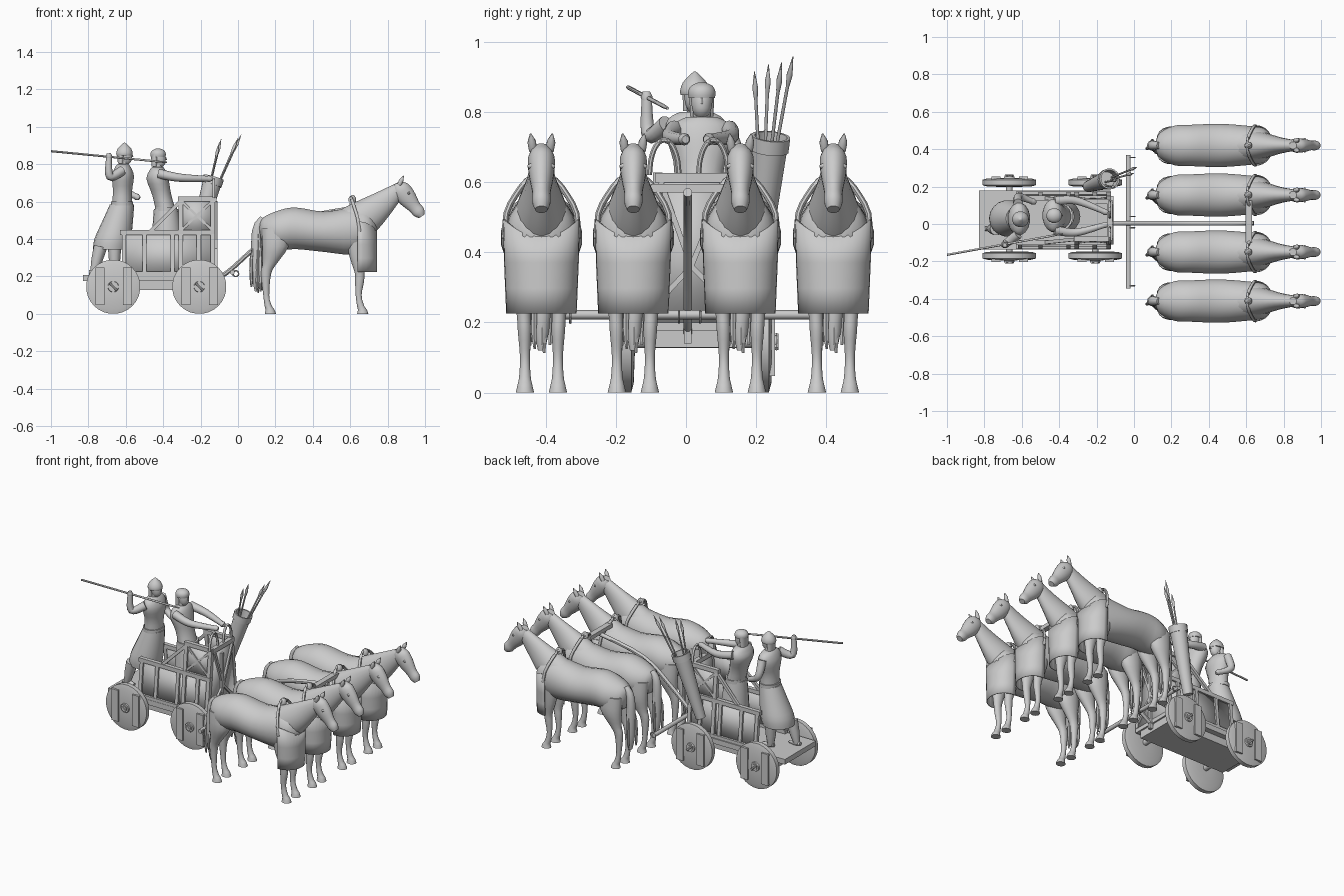
import bpy, bmesh, math, random
from mathutils import Vector as V

if "Cube" in bpy.data.objects:
    bpy.data.objects.remove(bpy.data.objects["Cube"])

random.seed(3)
X, Y, Z = (1, 0, 0), (0, 1, 0), (0, 0, 1)


def finish(name, bm, angle=40):
    bmesh.ops.recalc_face_normals(bm, faces=bm.faces)
    me = bpy.data.meshes.new(name)
    bm.to_mesh(me)
    bm.free()
    me.shade_smooth()
    me.set_sharp_from_angle(angle=math.radians(angle))
    ob = bpy.data.objects.new(name, me)
    bpy.context.collection.objects.link(ob)
    return ob


def spline(rows, k):
    """Catmull-Rom interpolation of section rows."""
    out = []
    for i in range(len(rows) - 1):
        a, b, c, d = (rows[max(0, min(len(rows) - 1, i + j))] for j in (-1, 0, 1, 2))
        for s in range(k):
            t = s / k
            out.append([.5 * (2 * q + (r - p) * t + (2 * p - 5 * q + 4 * r - w) * t * t
                              + (3 * q - p - 3 * r + w) * t ** 3) for p, q, r, w in zip(a, b, c, d)])
    return out + [list(rows[-1])]


def tube(name, rows, sub=3, n=14, flat=None):
    """Loft ellipses: row = x, y, z, radius[, lateral radius]."""
    rows = spline([r if len(r) == 5 else (*r, r[3]) for r in rows], sub)
    pts = [V(r[:3]) for r in rows]
    bm, rings = bmesh.new(), []
    for i, r in enumerate(rows):
        t = V(flat) if flat else pts[min(i + 1, len(pts) - 1)] - pts[max(i - 1, 0)]
        t.normalize()
        ref = V(X) if abs(t.y) > .9 else V(Y)
        u = (ref - t * t.dot(ref)).normalized()
        w = t.cross(u)
        rings.append([bm.verts.new(pts[i] + u * r[4] * math.cos(a) + w * r[3] * math.sin(a))
                      for a in (2 * math.pi * (j + .5) / n for j in range(n))])
    for p, q in zip(rings, rings[1:]):
        for j in range(n):
            bm.faces.new((p[j], p[j - 1], q[j - 1], q[j]))
    bm.faces.new(rings[0])
    bm.faces.new(rings[-1])
    return finish(name, bm, 45)


def beam(name, p, q, r, n=4):
    """Bar from p to q; square section of width 2r when n is 4."""
    r *= 1.3 if n == 4 else 1
    return tube(name, [(*p, r), (*q, r)], 1, n)


def rod(name, p, q, profile, n=10):
    """Straight turned part: profile gives (fraction along, radius)."""
    return tube(name, [(*V(p).lerp(V(q), t), r) for t, r in profile], 1, n, tuple(V(q) - V(p)))


def box(name, lo, hi):
    bm = bmesh.new()
    bmesh.ops.create_cube(bm, size=1)
    for v in bm.verts:
        v.co = [l + (h - l) * (c + .5) for l, h, c in zip(lo, hi, v.co)]
    return finish(name, bm)


def sheet(name, grid, thick):
    """Thin sheet over a grid of points."""
    bm = bmesh.new()
    g = [[bm.verts.new(p) for p in row] for row in grid]
    for a, b in zip(g, g[1:]):
        for j in range(len(a) - 1):
            bm.faces.new((a[j], a[j + 1], b[j + 1], b[j]))
    ob = finish(name, bm)
    m = ob.modifiers.new("thickness", 'SOLIDIFY')
    m.thickness, m.offset = thick, 0
    return ob


def arc(n, a0=0., a1=math.pi):
    return [a0 + (a1 - a0) * j / n for j in range(n + 1)]


# ---------- horse (built on y = 0, then repeated) ----------
horse = []
body = ((.115, .43, .49, .02), (.14, .37, .52, .07), (.22, .34, .555, .108), (.31, .345, .57, .112),
        (.46, .33, .548, .117), (.61, .315, .57, .106), (.69, .35, .56, .094), (.728, .39, .52, .062), (.742, .43, .49, .03))
horse.append(tube("horse_body", [(x, 0, (a + b) / 2, (b - a) / 2, w) for x, a, b, w in body], flat=X, n=20))
neck = ((.59, .455, .112, .095), (.69, .525, .094, .07), (.785, .60, .065, .042), (.885, .685, .03, .025))
horse.append(tube("horse_neck", [(x, 0, z, a, b) for x, z, a, b in neck], 4, 18))
head = ((.85, .70, .022, .02), (.868, .668, .05, .038), (.903, .622, .05, .036),
        (.943, .572, .035, .026), (.968, .543, .033, .026), (.983, .522, .018, .018))
horse.append(tube("horse_head", [(x, 0, z, a, b) for x, z, a, b in head], 3, 18))
horse.append(tube("tail", [(.135, 0, .51, .018), (.1, 0, .44, .026), (.1, 0, .22, .027), (.1, 0, .12, .01)]))
horse.append(tube("collar_strap", [(.65, .105, .44, .009), (.64, .1, .51, .009), (.625, .075, .56, .009), (.61, .04, .605, .009),
                                   (.605, 0, .622, .009), (.61, -.04, .605, .009), (.625, -.075, .56, .009),
                                   (.64, -.1, .51, .009), (.65, -.105, .44, .009)], 2, 8))
horse.append(rod("collar_ornament", (.61, 0, .6), (.614, 0, .635), ((0, .02), (.6, .02), (1, .006))))
# cloth apron hanging round the chest
horse.append(sheet("chest_apron", [[(.64 + .102 * max(0, math.cos(a)) ** .85, (.098 + .003 * k) * math.sin(a),
                                     .225 + .073 * k + (k // 3) * .05 * math.sin(a) ** 2)
                                    for a in arc(16, -math.pi / 2, math.pi / 2)] for k in range(4)], .005))
# legs: own upper sections, shared shank and hoof
hind = ((.20, .05, .46, .075), (.20, .056, .36, .07), (.17, .052, .27, .038), (.15, .048, .215, .027))
fore = ((.63, .055, .42, .06), (.64, .054, .30, .042), (.65, .05, .22, .026), (.65, .048, .175, .024))
shank = ((.1, .016, -.01), (.045, .019, 0), (.022, .024, .01), (0, .03, .012))
for s in (-1, 1):
    for name, upper, x0 in (("hind_leg", hind, .161), ("front_leg", fore, .655)):
        rows = [(x, s * y, z, r, r * .55 + .005 + .2 * (.5 - z) * r) for x, y, z, r in upper]
        rows += [(x0 + d, s * .047, z, r, r * .9) for z, r, d in shank]
        horse.append(tube(name, rows, flat=(0, 0, -1)))
    horse.append(rod("ear", (.862, s * .024, .69), (.885, s * .031, .738), ((0, .012), (.5, .013), (1, .002)), 8))
    horse.append(rod("eye", (.913, s * .03, .645), (.913, s * .039, .645), ((0, .009), (1, .004)), 8))
for i in range(9):
    y, x = random.uniform(-.04, .04), random.uniform(.07, .13)
    horse.append(tube("tail_strand", [(.11, y * .4, .46, .008), (x, y * .9, .3, .009), (x, y, .18, .009),
                                      (x, y * .9, random.uniform(.11, .15), .004)], 2, 6))
for i, y in enumerate((.42, .155, -.15, -.412)):
    for ob in horse:
        o = ob if i == 0 else ob.copy()
        if i:
            bpy.context.collection.objects.link(o)
        o.location.y = y

# ---------- draught pole, yoke and swing bar ----------
tube("draught_pole", [(x, .005, z, .013) for x, z in ((-.2, .14), (-.06, .22), (.1, .36), (.3, .5), (.64, .57))], 4, 8)
box("yoke", (.595, -.1, .57), (.63, .125, .595))
beam("swing_bar", (-.03, -.345, .222), (-.03, .37, .222), .013, 10)
for y in (-.33, -.02, .04, .355):
    tube("swing_ring", [(-.012 + .016 * math.cos(a), y, .215 + .016 * math.sin(a), .004)
                        for a in arc(10, 0, 2 * math.pi)], 1, 6)

# ---------- wagon ----------
box("deck", (-.83, -.135, .175), (-.125, .18, .208))
box("deck_underside", (-.76, -.1, .128), (-.135, .145, .18))


def P(x, s, z):
    """Point on the inward-leaning side wall."""
    return (x, .02 + s * (.142 - .042 * (z - .2) / .42), z)


for s in (-1, 1):
    for x in (-.61, -.5, -.35, -.21):
        beam("side_post", P(x, s, .2), P(x, s, .43), .012)
    for x in (-.305, -.135):
        beam("tall_post", P(x, s, .2), P(x, s, .62), .013)
    for x0, z in ((-.63, .215), (-.63, .435), (-.32, .615)):
        beam("side_rail", P(x0, s, z), P(-.122, s, z), .014)
    beam("sloped_rail", P(-.47, s, .44), P(-.31, s, .6), .01)
    beam("side_brace", P(-.3, s, .45), P(-.14, s, .6), .007)
    beam("side_brace", P(-.14, s, .45), P(-.3, s, .6), .007)
    for x0, z0, z1 in ((-.61, .21, .43), (-.305, .43, .61)):
        sheet("side_panel", [[P(x, s * .97, z) for x in (x0, -.135)] for z in (z0, z1)], .008)
    for z in (.6, .23):
        beam("front_brace", P(-.118, s * .9, z), (-.118, .015, .36), .008)
    # rein guide loop on the front rail
    tube("rein_loop", [(-.13, .008 + s * (.07 + .042 * math.cos(a)), .62 + .1 * math.sin(a), .008)
                       for a in arc(8)], 2, 8)
sheet("front_panel", [[P(-.13, s, z) for s in (-1, 1)] for z in (.2, .61)], .012)
beam("front_top_rail", P(-.128, -1.08, .612), P(-.128, 1.08, .612), .015)
beam("front_centre_post", (-.12, .005, .14), (-.12, .005, .57), .011)

# solid plank wheels with raised battens
rim = ((-.024, .04), (-.021, .12), (-.014, .145))
rim += tuple((-d, r) for d, r in reversed(rim))
for x in (-.667, -.207):
    beam("axle", (x, -.21, .145), (x, .26, .145), .018, 10)
    for y, s in ((-.17, -1), (.222, 1)):
        tube("wheel", [(x, y + d, .145, r) for d, r in rim], 1, 28, Y)
        f = y + s * .02
        for c in (x - .07, x + .076):
            box("wheel_batten", (c - .024, f - .012, .047), (c + .024, f + .012, .248))
        rod("hub", (x, y, .145), (x, y + s * .032, .145), ((0, .036), (1, .028)), 12)
        beam("linch_pin", (x - .02, f + s * .016, .165), (x + .02, f + s * .016, .125), .007, 6)

# ---------- quiver, javelins and spear ----------
rod("quiver", (-.245, .2, .33), (-.13, .242, .73),
    ((0, .03), (.9, .05), (.9, .055), (1, .056), (1, .047), (.85, .044)), 18)
point = ((0, .005), (.82, .005), (.83, .006), (.89, .009), (1, .001))
for tip in ((-.1, .195, .915), (-.09, .235, .935), (0, .272, .94), (.017, .305, .958)):
    rod("javelin", (-.2, .217, .48), tip, point, 8)
rod("spear", (-1, -.165, .87), (-.38, -.052, .81), ((0, .006), (.9, .006), (1, .004)), 8)


# ---------- crew ----------
def figure(tag, hip, chest, head, helmet, arms, skirt, legs):
    hip, chest, head = V(hip), V(chest), V(head)

    def stack(part, c, rows, sub=3, n=16):
        tube(tag + part, [(c.x + dx, c.y, c.z + dz, a, b) for dx, dz, a, b in rows], sub, n, Z)

    tube(tag + "_torso", [(*hip, .055, .065), (*hip.lerp(chest, .5), .052, .066), (*chest, .06, .088),
                          (*(chest + V((0, 0, .045))), .045, .08), (*(chest + V((0, 0, .065))), .03, .045)], 3, 16, Z)
    stack("_belt", hip, ((0, 0, .06, .071), (0, .022, .06, .071)), 1)
    rod(tag + "_neck", chest + V((0, 0, .04)), head, ((0, .026), (1, .024)), 14)
    stack("_head", head, ((.004, -.048, .016, .016), (.006, -.03, .03, .026), (.002, 0, .037, .031), (0, .03, .03, .028)))
    stack("_nose", head, ((.036, .008, .004, .004), (.038, -.01, .008, .006)), 1, 6)
    stack("_helmet", head, [(-.002, d, r, r * .95) for d, r in helmet], 2)
    stack("_neck_guard", head, ((-.022, -.045, .016, .034), (-.018, .02, .022, .036)), 1)
    for sh, el, ha in arms:
        tube(tag + "_arm", [(*sh, .026), (*el, .022), (*ha, .015)], 6, 10)
        d = (V(ha) - V(el)).normalized() * .016
        rod(tag + "_hand", V(ha) - d, V(ha) + d, ((0, .013), (.5, .018), (1, .011)))
    tube(tag + "_skirt", [(x, hip.y, z, r, r) for x, z, r in skirt], 3, 18, (0, 0, -1))
    for knee, foot in legs:
        foot = V(foot)
        rod(tag + "_leg", knee, foot, ((0, .036), (.5, .03), (.95, .018)))
        rod(tag + "_foot", foot + V((-.022, 0, .014)), foot + V((.055, 0, .01)), ((0, .012), (.5, .016), (1, .009)))


round_cap = ((.008, .04), (.025, .042), (.042, .033), (.052, .01))
pointed_cap = ((0, .043), (.012, .045), (.035, .037), (.055, .018), (.067, .003))
figure("driver", (-.385, .04, .55), (-.43, .045, .72), (-.425, .045, .832), round_cap,
       [((-.425, .045 + s * .078, .75), (-.31, .04 + s * .085, .728), (-.155, .03 + s * .035, .722)) for s in (-1, 1)],
       [(-.385, .56, .065), (-.38, .45, .078), (-.375, .32, .088)],
       [((-.37, .03 + s, .34), (-.38, .03 + s, .208)) for s in (-.045, .045)])
figure("warrior", (-.62, .03, .58), (-.615, .028, .735), (-.605, .025, .848), pointed_cap,
       [((-.62, -.055, .765), (-.685, -.105, .735), (-.69, -.112, .842)),
        ((-.62, .11, .765), (-.615, .145, .67), (-.54, .12, .625))],
       [(-.62, .585, .065), (-.645, .49, .083), (-.67, .4, .098), (-.68, .345, .095)],
       [((-.735, -.025, .36), (-.775, -.025, .208)), ((-.66, .08, .36), (-.66, .08, .208))])
